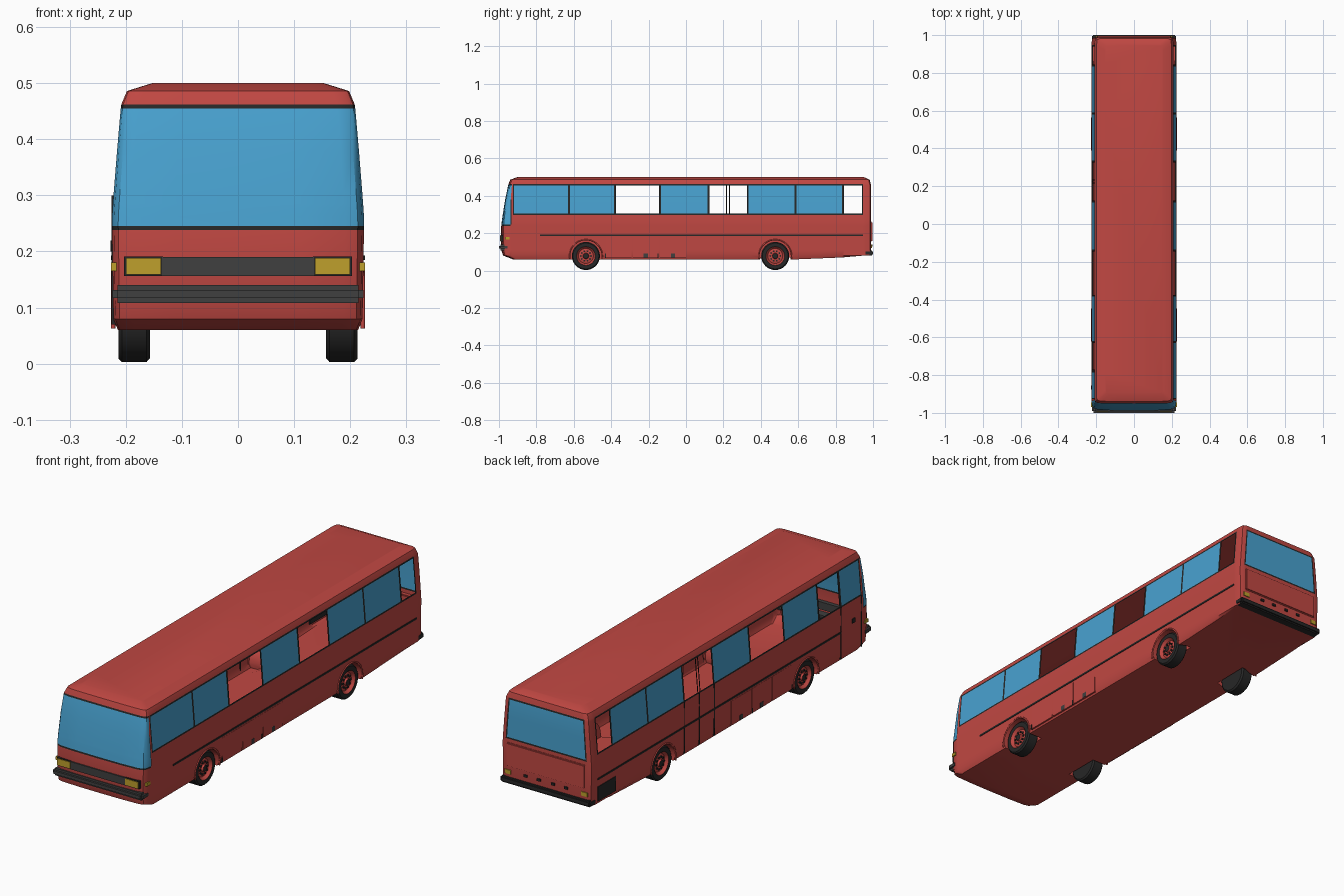
import bpy, bmesh, math
from mathutils import Matrix, Vector

cube = bpy.data.objects.get("Cube")
if cube:
    bpy.data.objects.remove(cube, do_unlink=True)


def material(name, r, g, b):
    m = bpy.data.materials.new(name)
    m.use_nodes = True
    m.diffuse_color = (r, g, b, 1)
    m.node_tree.nodes["Principled BSDF"].inputs["Base Color"].default_value = (r, g, b, 1)
    return m


RED = material("red paint", .53, .064, .055)
GLASS = material("blue glass", .065, .36, .63)
BLACK = material("black trim", .02, .02, .02)
GREY = material("dark grey plastic", .05, .05, .05)
YELLOW = material("yellow lamp", .52, .35, .025)


def add(name, bm, *mats):
    me = bpy.data.meshes.new(name)
    bm.to_mesh(me)
    bm.free()
    for m in mats:
        me.materials.append(m)
    ob = bpy.data.objects.new(name, me)
    bpy.context.collection.objects.link(ob)
    return ob


def box(name, x, y, z, mat, bevel=0):
    bm = bmesh.new()
    lo, hi = Vector((x[0], y[0], z[0])), Vector((x[1], y[1], z[1]))
    size = hi - lo
    bmesh.ops.create_cube(bm, size=1, matrix=Matrix.Translation((lo + hi) / 2) @ Matrix.Diagonal((*size, 1)))
    if bevel:
        bmesh.ops.bevel(bm, geom=bm.edges[:], offset=bevel, segments=2, affect='EDGES')
    return add(name, bm, mat)


def side_plate(name, s, y, z, mat, out=.226):
    xs = sorted((s * .217, s * out))
    return box(name, xs, y, z, mat)


# Side windows: start, end, open
shared = [(-.62, -.385, 0), (-.375, -.145, 1), (-.135, .115, 0),
          (.335, .58, 0), (.59, .835, 0), (.845, .94, 1)]
windows = {1: shared + [(-.92, -.63, 0), (.125, .325, 1)],
           -1: shared + [(-.92, -.785, 0), (-.77, -.63, 1),
                         (.125, .214, 1), (.22, .23, 1), (.236, .325, 1)]}
stations = sorted({v for w in windows.values() for a, b, o in w for v in (a, b)} | {-.934, -.926, .947})

# Body levels: height, half width, front y, rear y
levels = [(.06, .214, -.925, .97), (.08, .222, -.978, .985), (.11, .2225, -.988, .99),
          (.238, .2245, -.988, .99), (.245, .2248, -.987, .99), (.262, .2245, -.985, .99),
          (.278, .2235, -.983, .99), (.285, .223, -.982, .99), (.298, .222, -.98, .99),
          (.305, .2215, -.979, .99), (.38, .2155, -.967, .99), (.455, .209, -.951, .989),
          (.462, .208, -.949, .988), (.486, .198, -.94, .982), (.5, .153, -.9, .95)]
FRONT = [(0, 0), (.5, .02), (.85, .1), (.95, .25), (.985, .5), (1, 1)]
REAR = [(1, .03), (.98, .006), (.9, 0), (.87, 0), (0, 0)]


def half_loop(z, w, yf, yr):
    ys = max(-.937, yf + .02)
    pts = [(f * w, yf + t * (ys - yf)) for f, t in FRONT]
    pts += [(w, min(max(y, ys), yr - .03)) for y in stations]
    pts += [(f * w, yr - d) for f, d in REAR]
    rise = .022 if z < .07 else 0
    return [(x, y, z + rise * max(0, (y - .72) / .25)) for x, y in pts]


def paint(k, n, s, y, z):
    """Slot index: paint, glass, trim, opening."""
    if k < len(FRONT) - 1:
        return 1 if .245 < z < .455 else 2 if .238 < z < .462 else 0
    if k >= n - len(REAR):
        if k == n - 2:
            return 1 if .285 < z < .455 else 2 if .278 < z < .462 else 0
        return 2 if k == n - 3 and .278 < z < .462 else 0
    if y < -.934:
        return 2 if .245 < z < .462 else 0
    if -.926 < y < .947 and .298 < z < .462:
        for a, b, is_open in windows[s]:
            if a < y < b and .305 < z < .455:
                return 3 if is_open else 1
        return 2
    return 0


# Body shell
bm = bmesh.new()
rows = []
for level in levels:
    half = half_loop(*level)
    n = len(half)
    other = [(-x, y, z) for x, y, z in half[-2:0:-1]]
    rows.append([bm.verts.new(p) for p in half + other])
total = len(rows[0])
for lower, upper in zip(rows, rows[1:]):
    for i in range(total):
        j = (i + 1) % total
        f = bm.faces.new((lower[i], lower[j], upper[j], upper[i]))
        c = f.calc_center_median()
        k, s = (i, 1) if i < n - 1 else (total - 1 - i, -1)
        f.material_index = paint(k, n, s, c.y, c.z)
bm.faces.new(rows[0][::-1])
bm.faces.new(rows[-1])
bmesh.ops.remove_doubles(bm, verts=bm.verts[:], dist=.0002)
bmesh.ops.recalc_face_normals(bm, faces=bm.faces[:])
body = add("body_shell", bm, RED, GLASS, BLACK, RED)

# Wheel wells are cut while the shell is still closed
AXLES = {"front": -.535, "rear": .477}
bm = bmesh.new()
for y in AXLES.values():
    for s in (1, -1):
        bmesh.ops.create_cone(bm, cap_ends=True, segments=32, radius1=.084, radius2=.084, depth=.15,
                              matrix=Matrix.Translation((s * .222, y, .078)) @ Matrix.Rotation(math.pi / 2, 4, 'Y'))
cutter = add("wheel_well_cutter", bm, RED)
cutter.hide_render = True
mod = body.modifiers.new("wells", 'BOOLEAN')
mod.operation, mod.solver, mod.object = 'DIFFERENCE', 'EXACT', cutter
bpy.context.view_layer.objects.active = body
bpy.ops.object.modifier_apply(modifier=mod.name)
bpy.data.objects.remove(cutter, do_unlink=True)

# Open windows
bm = bmesh.new()
bm.from_mesh(body.data)
bmesh.ops.delete(bm, geom=[f for f in bm.faces if f.material_index == 3], context='FACES')
bm.to_mesh(body.data)
bm.free()

# Wheels and arch lips
TYRE = [(0, .157), (.068, .157), (.075, .163), (.075, .207), (.069, .213), (.05, .213),
        (.047, .209), (.04, .2), (.034, .203), (.016, .203), (.014, .212), (0, .212)]
for end, cy in AXLES.items():
    for s, side in ((1, "left"), (-1, "right")):
        bm = bmesh.new()
        vs = [bm.verts.new((s * x, cy, .078 + r)) for r, x in TYRE]
        es = [bm.edges.new(p) for p in zip(vs, vs[1:])]
        bmesh.ops.spin(bm, geom=vs + es, cent=(0, cy, .078), axis=(1, 0, 0),
                       angle=math.tau, steps=32, use_duplicate=False)
        bmesh.ops.remove_doubles(bm, verts=bm.verts[:], dist=.0002)
        bmesh.ops.recalc_face_normals(bm, faces=bm.faces[:])
        for f in bm.faces:
            r = max(math.hypot(v.co.y - cy, v.co.z - .078) for v in f.verts)
            f.material_index = 1 if .015 < r < .051 and abs(f.calc_center_median().x) > .19 else 0
        for i in range(10):
            a = math.tau * i / 10
            at = Matrix.Translation((s * .203, cy + .027 * math.cos(a), .078 + .027 * math.sin(a)))
            bmesh.ops.create_cone(bm, cap_ends=True, segments=8, radius1=.005, radius2=.005, depth=.008,
                                  matrix=at @ Matrix.Rotation(math.pi / 2, 4, 'Y'))
        add(f"{end}_{side}_wheel", bm, BLACK, RED)

        arc = bpy.data.curves.new("arch_lip", 'CURVE')
        arc.dimensions, arc.bevel_depth, arc.bevel_resolution = '3D', .004, 1
        line = arc.splines.new('POLY')
        line.points.add(20)
        for i, p in enumerate(line.points):
            a = math.radians(-10 + 10 * i)
            p.co = (s * .2225, cy + .087 * math.cos(a), .078 + .087 * math.sin(a), 1)
        arc.materials.append(RED)
        bpy.context.collection.objects.link(bpy.data.objects.new(f"{end}_{side}_arch_lip", arc))

# Front face: grille, lamps, bumper
box("front_grille", (-.135, .135), (-.993, -.97), (.156, .19), GREY)
box("front_bumper", (-.2235, .2235), (-1, -.945), (.108, .14), GREY, .009)
for s, side in ((1, "left"), (-1, "right")):
    box(f"{side}_headlight_frame", sorted((s * .134, s * .203)), (-.992, -.96), (.156, .191), BLACK)
    box(f"{side}_headlight", sorted((s * .137, s * .2)), (-.995, -.96), (.159, .188), YELLOW)
    box(f"{side}_indicator", sorted((s * .21, s * .2265)), (-.968, -.945), (.165, .18), YELLOW)
    box(f"{side}_tail_lamp", sorted((s * .175, s * .205)), (.97, .994), (.122, .14), YELLOW)

# Rear face: bumper, engine cover, small lamps
box("rear_bumper", (-.2235, .2235), (.955, 1), (.08, .108), BLACK, .006)
box("engine_cover", (-.195, .195), (.97, .996), (.155, .262), RED, .004)
for x in (-.1, -.035, .035, .1):
    box("plate_lamp", (x - .008, x + .008), (.97, .996), (.13, .14), BLACK)

# Side trim, luggage doors and latches
for s, side in ((1, "left"), (-1, "right")):
    side_plate(f"{side}_rub_strip", s, (-.78, .945), (.185, .193), BLACK)
    for y in (-.36, -.215, -.07):
        side_plate(f"{side}_luggage_door", s, (y - .069, y + .069), (.068, .178), RED, .2245)
    for y in (-.215, -.07):
        side_plate(f"{side}_door_latch", s, (y - .011, y + .011), (.07, .092), GREY, .2255)
    for y in (-.43, -.15):
        side_plate(f"{side}_marker", s, (y - .003, y + .003), (.068, .09), BLACK, .2255)

# Passenger door seams, handle and engine vent
for y in (-.923, -.778, .12, .225, .33):
    side_plate("door_seam", -1, (y - .002, y + .002), (.07, .3), BLACK, .2255)
side_plate("door_handle", -1, (-.875, -.855), (.2, .22), BLACK, .2275)
side_plate("engine_vent", -1, (.82, .945), (.09, .155), BLACK)

# Smooth shading with sharp edges kept
bpy.ops.object.select_all(action='DESELECT')
for ob in bpy.context.collection.objects:
    if ob.type == 'MESH':
        ob.select_set(True)
bpy.context.view_layer.objects.active = body
bpy.ops.object.shade_smooth_by_angle(angle=math.radians(30))
